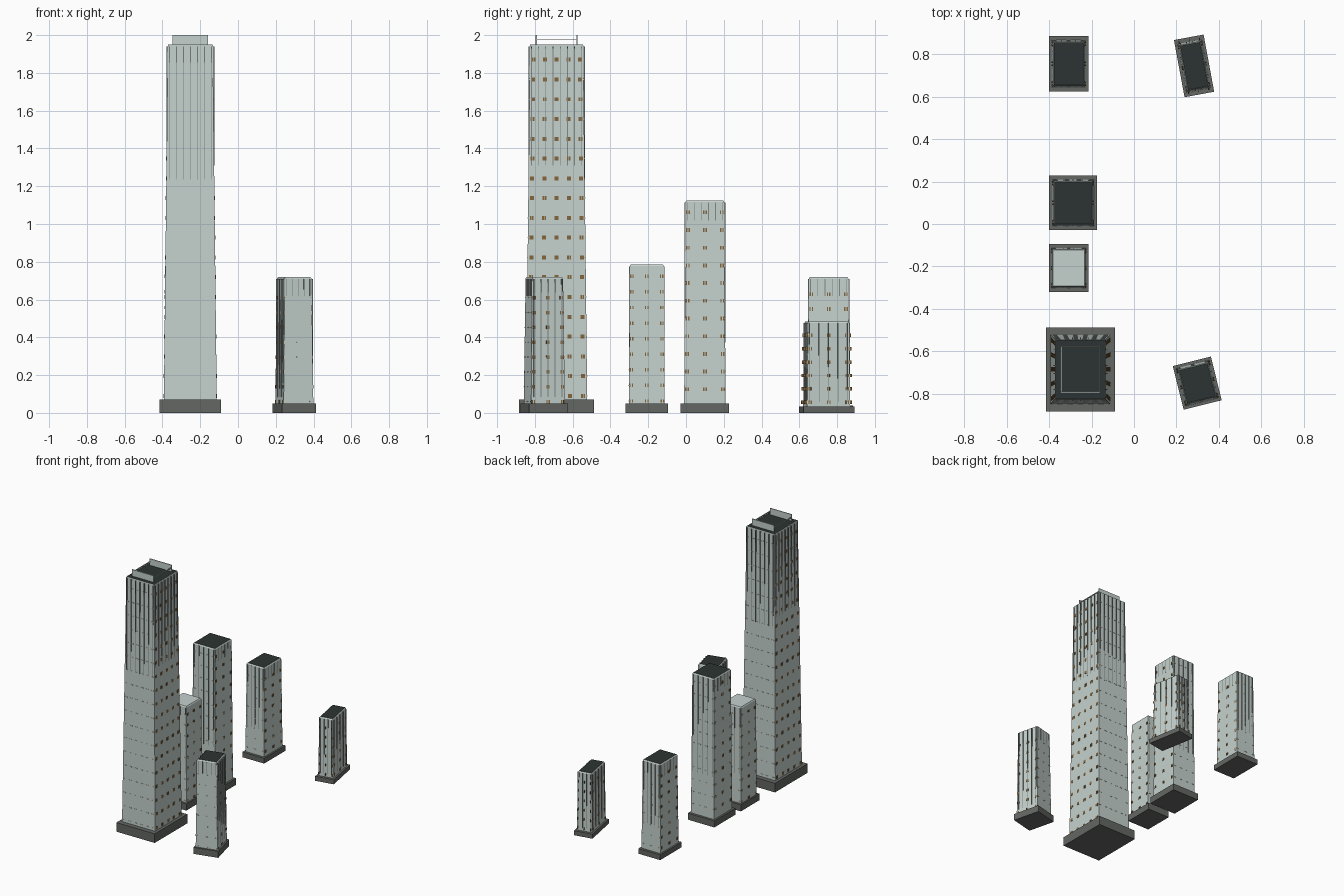
import bpy, bmesh, math
from mathutils import Vector, Matrix

cube = bpy.data.objects.get("Cube")
if cube:
    bpy.data.objects.remove(cube, do_unlink=True)


def material(name, r, g, b):
    m = bpy.data.materials.new(name)
    m.use_nodes = True
    m.diffuse_color = (r, g, b, 1)
    m.node_tree.nodes["Principled BSDF"].inputs["Base Color"].default_value = (r, g, b, 1)
    return m


WALL = material("pale concrete", 0.56, 0.64, 0.615)
STONE = material("plinth grey", 0.125, 0.135, 0.125)
ROOF = material("dark roof", 0.024, 0.034, 0.032)
FIN = material("fin grey", 0.22, 0.25, 0.24)
PANE = material("brown glass", 0.23, 0.13, 0.045)


def add_box(bm, centre, size, mat=0):
    made = bmesh.ops.create_cube(bm, size=1, matrix=Matrix.Translation(centre) @ Matrix.Diagonal((*size, 1)))
    for f in {f for v in made["verts"] for f in v.link_faces}:
        f.material_index = mat


def finish(bm, name, mats, place):
    bmesh.ops.recalc_face_normals(bm, faces=bm.faces)
    mesh = bpy.data.meshes.new(name)
    bm.to_mesh(mesh)
    bm.free()
    for m in mats:
        mesh.materials.append(m)
    ob = bpy.data.objects.new(name, mesh)
    ob.matrix_world = place
    bpy.context.collection.objects.link(ob)


def loft(bm, sections):
    """Stack rectangles (half x, half y, z) into a closed shaft; return its top face."""
    rings = [[bm.verts.new((sx * hx, sy * hy, z)) for sx, sy in ((-1, -1), (1, -1), (1, 1), (-1, 1))]
             for hx, hy, z in sections]
    for low, high in zip(rings, rings[1:]):
        for i in range(4):
            j = (i + 1) % 4
            bm.faces.new((low[i], low[j], high[j], high[i]))
    bm.faces.new(rings[0][::-1])
    return bm.faces.new(rings[-1])


def spread(n, half):
    return [half * (2 * i / (n - 1) - 1) for i in range(n)]


def tower(name, centre, turn, plinth, base, top, height, fins, emerge, columns, first, step, pane,
          gap=0.006, blades=False, chamfer=0.008, rim=0.007, dark_roof=True):
    place = Matrix.Translation((*centre, 0)) @ Matrix.Rotation(math.radians(turn), 4, "Z")
    px, py, ph = plinth

    # plinth
    bm = bmesh.new()
    add_box(bm, (0, 0, ph / 2), (2 * px, 2 * py, ph))
    finish(bm, name + "_plinth", [STONE], place)

    # tapered shaft with a dark roof inside a pale rim
    bm = bmesh.new()
    cap = loft(bm, [(*base, ph), (*top, height - chamfer),
                    (top[0] - chamfer * .6, top[1] - chamfer * .6, height)])
    bmesh.ops.inset_region(bm, faces=[cap], thickness=rim)
    cap.material_index = 1 if dark_roof else 0
    finish(bm, name + "_shaft", [WALL, ROOF], place)

    def half_at(axis, z):
        t = (z - ph) / (height - ph)
        return base[axis] + (top[axis] - base[axis]) * t

    # upright fins that emerge where the wall leans back behind them
    bm = bmesh.new()
    for axis in (0, 1):
        if emerge[axis] >= 1:
            continue
        z0 = ph + emerge[axis] * (height - ph)
        z1 = height - 0.01
        outer = half_at(axis, z0) + 0.001
        inner = top[axis] - 0.004
        for u in spread(fins[axis], top[1 - axis] - 0.008):
            for side in (-1, 1):
                c = Vector((0, 0, (z0 + z1) / 2))
                c[axis], c[1 - axis] = side * (outer + inner) / 2, u
                s = Vector((0, 0, z1 - z0))
                s[axis], s[1 - axis] = outer - inner, 0.004
                add_box(bm, c, s)
    finish(bm, name + "_fins", [FIN], place)

    # twin brown panes on the sides; pale sills or brown blades on front and back
    bm = bmesh.new()
    z = first
    while z < height - 0.04:
        hx, hy = half_at(0, z), half_at(1, z)
        w = (pane - gap) / 2
        for side in (-1, 1):
            for u in spread(columns[0], hy * 0.87):
                for k in (-1, 1):
                    add_box(bm, (side * hx, u + k * (w + gap) / 2, z), (0.004, w, pane))
            for u in spread(columns[1], hx * 0.87):
                if blades:
                    add_box(bm, (u, side * hy, z), (0.002, 0.024, pane))
                else:
                    add_box(bm, (u, side * hy, z), (pane, 0.004, 0.004), 1)
        z += step
    finish(bm, name + "_windows", [PANE, WALL], place)
    return place


# main tower
main = tower("main_tower", (-0.2525, -0.685), 0, (0.163, 0.198, 0.07), (0.14, 0.162), (0.119, 0.141), 1.95,
             (8, 7), (0.66, 0.62), (5, 6), 0.09, 0.1047, 0.021, gap=0.001, chamfer=0.003, rim=0.01)

# crown: end screens joined by side rails above the roof
bm = bmesh.new()
for side in (-1, 1):
    add_box(bm, (0, side * 0.108, 1.973), (0.186, 0.006, 0.054))
    add_box(bm, (side * 0.09, 0, 1.978), (0.006, 0.216, 0.005))
finish(bm, "main_tower_crown", [WALL], main)

# smaller towers along the right edge
tower("pale_roof_tower", (-0.3075, -0.2075), 0, (0.0925, 0.1125, 0.05), (0.082, 0.095), (0.078, 0.09), 0.785,
      (5, 4), (1, 0.3), (3, 3), 0.063, 0.0825, 0.018, dark_roof=False)
tower("middle_tower", (-0.2875, 0.1), 0, (0.1125, 0.128, 0.05), (0.098, 0.11), (0.092, 0.102), 1.125,
      (6, 5), (0.9, 0.3), (3, 4), 0.125, 0.0937, 0.02)
tower("rear_tower", (-0.308, 0.755), 0, (0.0925, 0.13, 0.04), (0.08, 0.111), (0.074, 0.104), 0.72,
      (6, 5), (0.85, 0.3), (3, 3), 0.079, 0.0785, 0.019)

# turned towers along the left edge
tower("rear_turned_tower", (0.283, 0.745), 10.5, (0.071, 0.137, 0.035), (0.058, 0.116), (0.052, 0.11), 0.485,
      (5, 4), (0.05, 0.05), (3, 3), 0.056, 0.071, 0.018, blades=True)
tower("front_turned_tower", (0.298, -0.75), 14, (0.0925, 0.106, 0.05), (0.081, 0.092), (0.073, 0.084), 0.72,
      (5, 5), (0.05, 0.85), (3, 3), 0.06, 0.0785, 0.018)
